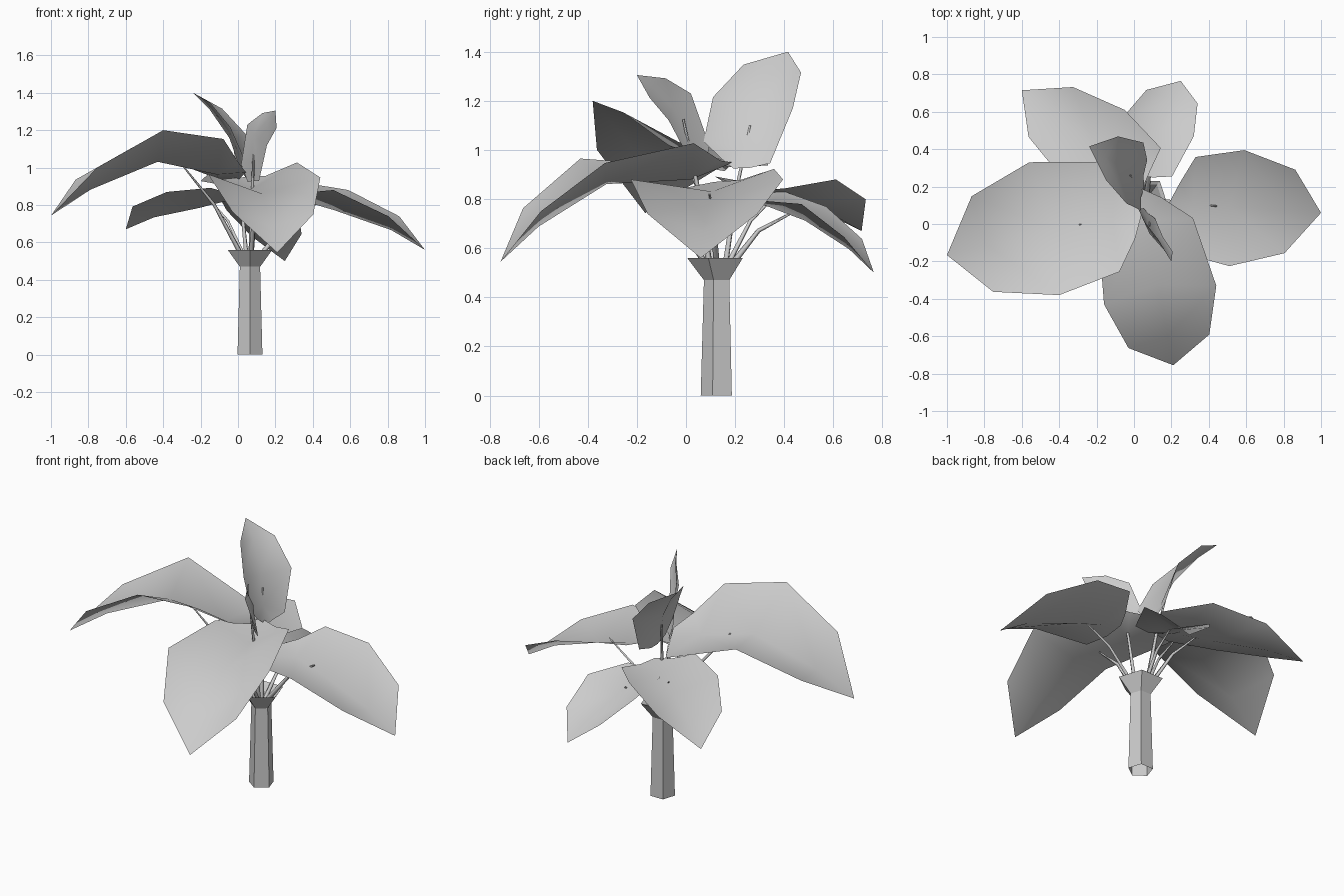
import bpy, bmesh, math
from mathutils import Vector

cube = bpy.data.objects.get("Cube")
if cube:
    bpy.data.objects.remove(cube, do_unlink=True)

# One plain grey for the whole plant
grey = bpy.data.materials.new("plain_grey")
grey.use_nodes = True
grey.diffuse_color = (0.6, 0.6, 0.6, 1)
grey.node_tree.nodes["Principled BSDF"].inputs["Base Color"].default_value = (0.6, 0.6, 0.6, 1)

TRUNK_X, TRUNK_Y = 0.064, 0.13
TIP_REACH = 1.82
TWIST = 0.3  # blades roll toward their right side near the base

# Leaf template, in half-widths:
# edge forward, edge rise, half width, midrib forward, midrib rise
LEAF_ROWS = [
    (-0.95, -1.20, 0.35, -1.06, -1.27),
    (-0.85, -0.90, 0.82, -0.60, -1.03),
    (0.00, 0.00, 1.00, 0.10, -0.35),
    (1.03, 0.16, 0.72, 1.13, -0.06),
]


def add_object(name, data):
    obj = bpy.data.objects.new(name, data)
    bpy.context.collection.objects.link(obj)
    data.materials.append(grey)
    return obj


def mesh_from(name, bm, smooth_angle=None):
    mesh = bpy.data.meshes.new(name)
    bm.to_mesh(mesh)
    bm.free()
    if smooth_angle:
        for poly in mesh.polygons:
            poly.use_smooth = True
        mesh.set_sharp_from_angle(angle=math.radians(smooth_angle))
    return add_object(name, mesh)


def make_stem(name, points):
    """Thin square stalk that tapers toward the leaf."""
    curve = bpy.data.curves.new(name, "CURVE")
    curve.dimensions = "3D"
    curve.bevel_depth = 0.014
    curve.bevel_resolution = 0
    curve.use_fill_caps = True
    spline = curve.splines.new("POLY")
    spline.points.add(len(points) - 1)
    for i, (point, co) in enumerate(zip(spline.points, points)):
        point.co = (*co, 1)
        point.radius = 1 - 0.35 * i
    add_object(name, curve)


def make_leaf(name, left, right, tip, curl=1.0, back=1.0, lean=0.0):
    """Folded, arched blade set by its two widest edge points and its tip."""
    left, right, tip = Vector(left), Vector(right), Vector(tip)
    middle = (left + right) / 2
    side = (left - right) / 2
    forward = (tip - middle) / TIP_REACH
    up = forward.cross(side).normalized() * side.length

    def place(f, s, u):
        if f < 0:
            f, s, u = f * back, s - f * lean, (u + TWIST * s) * curl
        return middle + forward * f + side * s + up * u

    bm = bmesh.new()
    rows = []
    for edge_f, edge_u, half, mid_f, mid_u in LEAF_ROWS:
        spots = [(edge_f, half, edge_u), (mid_f, 0, mid_u), (edge_f, -half, edge_u)]
        rows.append([bm.verts.new(place(*spot)) for spot in spots])
    for near, far in zip(rows, rows[1:]):
        for i in range(2):
            bm.faces.new((near[i], near[i + 1], far[i + 1], far[i]))
    end = bm.verts.new(tip)
    for i in range(2):
        bm.faces.new((rows[-1][i], rows[-1][i + 1], end))
    mesh_from(name, bm, 50)

    # Stalk from the crown, bowing out below the blade to meet the midrib
    root = Vector((TRUNK_X, TRUNK_Y, 0.5))
    joint = place(-0.2, 0, -0.64)
    root += Vector((joint.x - root.x, joint.y - root.y, 0)).normalized() * 0.03
    bend = root.lerp(joint, 0.5) + Vector((0, 0, 0.05))
    make_stem(name + "_stem", [root, bend, joint])


# Five-sided open trunk with a flared, hollow crown: (radius, height)
bm = bmesh.new()
rings = []
for radius, height in [(0.07, 0), (0.057, 0.47), (0.125, 0.56), (0.1, 0.55), (0.045, 0.49)]:
    ring = []
    for i in range(5):
        a = math.tau * i / 5 - math.pi / 2
        ring.append(bm.verts.new((TRUNK_X + radius * math.cos(a),
                                  TRUNK_Y + radius * math.sin(a), height)))
    rings.append(ring)
for low, high in zip(rings, rings[1:]):
    for i in range(5):
        j = (i + 1) % 5
        bm.faces.new((low[i], low[j], high[j], high[i]))
bm.faces.new(rings[-1])
mesh_from("trunk", bm)

# Spreading leaves: left edge, right edge, tip
make_leaf("front_leaf", (0.44, -0.33, 0.947), (-0.16, -0.43, 0.965), (0.21, -0.755, 0.545),
          curl=1.12, back=1.2)
make_leaf("left_leaf", (0.59, 0.395, 0.88), (0.51, -0.225, 0.88), (1.0, 0.06, 0.56),
          curl=0.55, back=0.9)
make_leaf("right_leaf", (-0.4, -0.38, 1.2), (-0.56, 0.33, 1.11), (-1.0, -0.166, 0.743),
          back=0.78)
make_leaf("back_right_leaf", (-0.38, 0.24, 0.87), (-0.05, 0.61, 0.88), (-0.6, 0.715, 0.67),
          curl=0.5)
make_leaf("back_left_leaf", (-0.06, 0.57, 0.77), (0.32, 0.47, 0.78), (0.25, 0.765, 0.5),
          curl=0.7)

# Young upright leaves
make_leaf("upright_back_leaf", (-0.04, 0.11, 1.215), (0.05, 0.435, 1.17), (-0.24, 0.415, 1.4),
          curl=0.8, back=1.1)
make_leaf("upright_front_leaf", (0.155, -0.07, 1.12), (0.05, 0.02, 1.23), (0.2, -0.2, 1.305),
          curl=0.3, back=2.0, lean=1.6)
